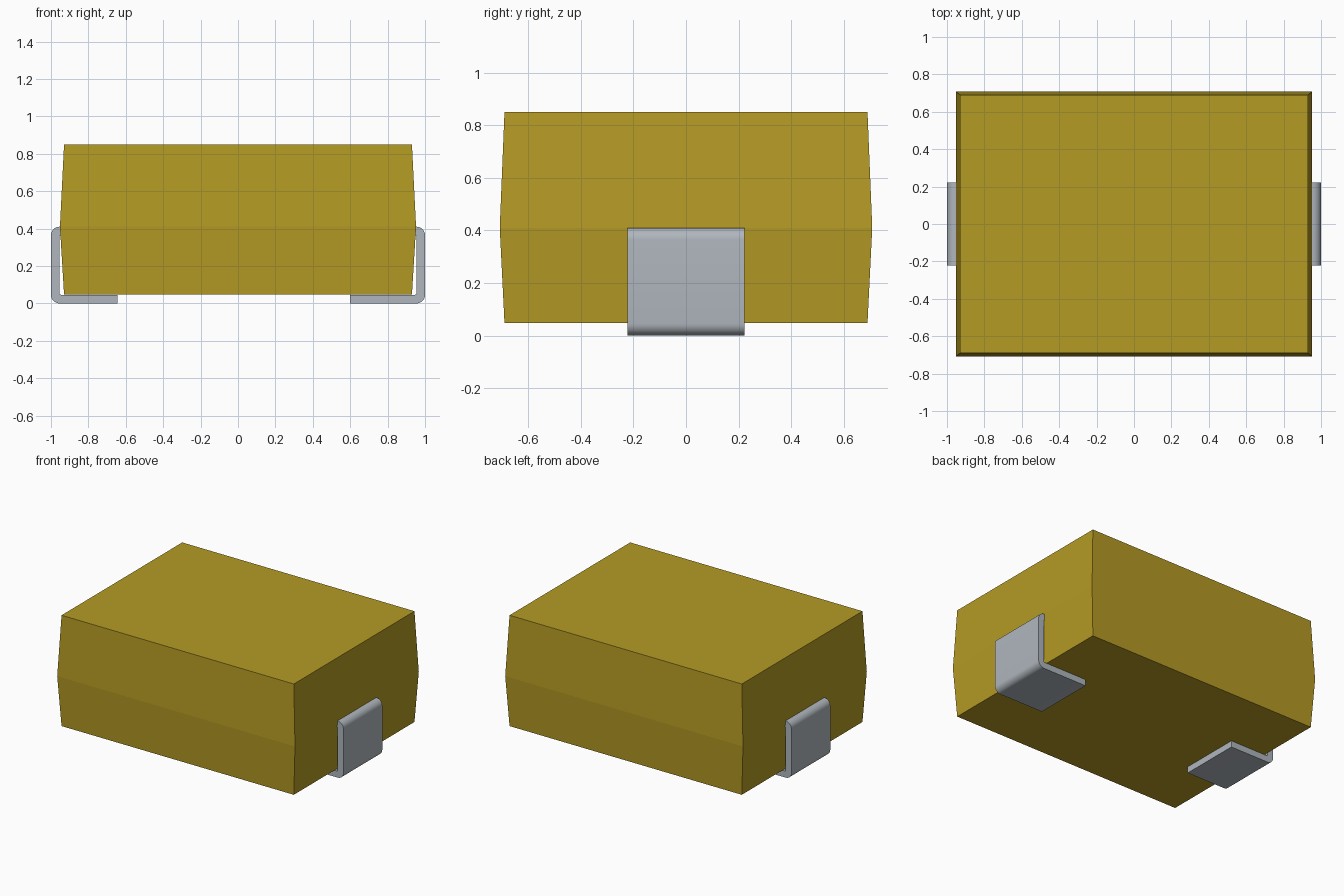
import bpy
import bmesh
import math

cube = bpy.data.objects.get("Cube")
if cube:
    bpy.data.objects.remove(cube, do_unlink=True)


def make_material(name, rgb, metallic=0.0):
    mat = bpy.data.materials.new(name)
    mat.use_nodes = True
    mat.diffuse_color = (*rgb, 1.0)
    mat.node_tree.nodes["Principled BSDF"].inputs["Base Color"].default_value = (*rgb, 1.0)
    return mat


def make_object(name, bm, mat):
    bmesh.ops.recalc_face_normals(bm, faces=bm.faces)
    mesh = bpy.data.meshes.new(name)
    bm.to_mesh(mesh)
    bm.free()
    mesh.materials.append(mat)
    obj = bpy.data.objects.new(name, mesh)
    bpy.context.collection.objects.link(obj)
    return obj


ochre = make_material("ochre_yellow", (0.46, 0.325, 0.018))
metal = make_material("metal_grey", (0.43, 0.47, 0.51))

# Body: three stacked rectangles, widest at the mould parting line
LEVELS = [(0.93, 0.69, 0.048), (0.952, 0.708, 0.41), (0.93, 0.69, 0.85)]
bm = bmesh.new()
rings = [[bm.verts.new((sx * hx, sy * hy, z))
          for sx, sy in ((-1, -1), (1, -1), (1, 1), (-1, 1))]
         for hx, hy, z in LEVELS]
for low, high in zip(rings, rings[1:]):
    for i in range(4):
        j = (i + 1) % 4
        bm.faces.new((low[i], low[j], high[j], high[i]))
bm.faces.new(rings[0][::-1])
bm.faces.new(rings[-1])
make_object("body", bm, ochre)

# Terminals: bent metal strips that leave the body and fold under it
HEIGHT, THICK, HALF_WIDTH, RADIUS = 0.41, 0.046, 0.222, 0.046


def arc(cx, cz, r, start, end, steps=8):
    angles = [math.radians(start + (end - start) * i / steps) for i in range(steps + 1)]
    return [(cx + r * math.cos(a), cz + r * math.sin(a)) for a in angles]


def make_terminal(name, side, foot_end):
    fillet = 0.008
    inner = 1.0 - THICK
    profile = [(foot_end, 0.0)]
    profile += arc(1 - RADIUS, RADIUS, RADIUS, -90, 0)
    profile += arc(1 - RADIUS, HEIGHT - RADIUS, RADIUS, 0, 90)
    profile += [(0.90, HEIGHT), (0.90, HEIGHT - THICK), (inner, HEIGHT - THICK)]
    profile += arc(inner - fillet, THICK + fillet, fillet, 0, -90, 4)
    profile += [(foot_end, THICK)]
    bm = bmesh.new()
    face = bm.faces.new([bm.verts.new((side * x, -HALF_WIDTH, z)) for x, z in profile])
    extruded = bmesh.ops.extrude_face_region(bm, geom=[face])
    verts = [v for v in extruded["geom"] if isinstance(v, bmesh.types.BMVert)]
    bmesh.ops.translate(bm, verts=verts, vec=(0, 2 * HALF_WIDTH, 0))
    obj = make_object(name, bm, metal)
    bpy.ops.object.select_all(action="DESELECT")
    obj.select_set(True)
    bpy.context.view_layer.objects.active = obj
    bpy.ops.object.shade_smooth_by_angle(angle=math.radians(30))


make_terminal("left_terminal", 1, 0.60)
make_terminal("right_terminal", -1, 0.645)
